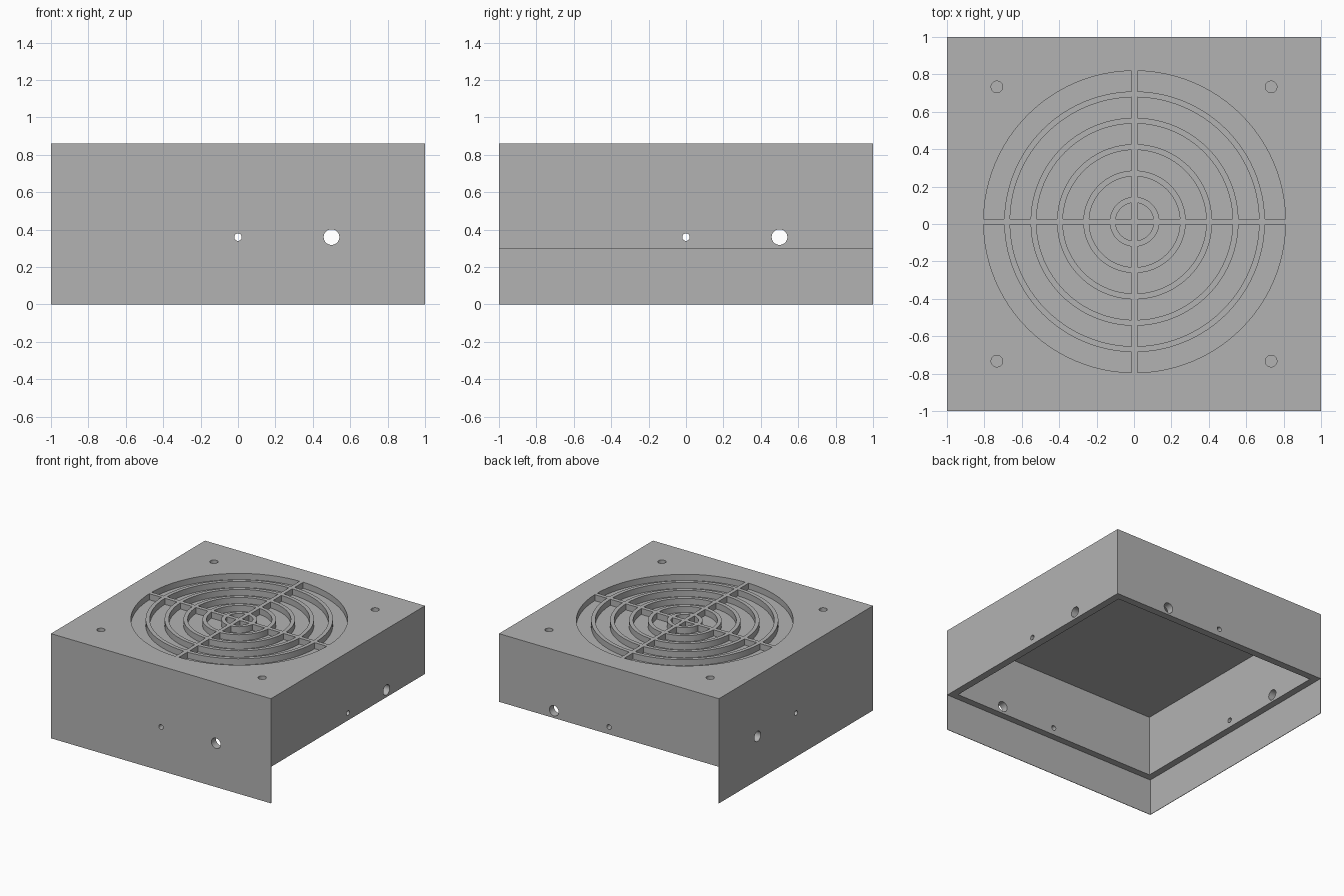
import bpy, bmesh
from math import asin, acos, cos, sin, pi, radians
from mathutils import Matrix, Vector

if "Cube" in bpy.data.objects:
    bpy.data.objects.remove(bpy.data.objects["Cube"], do_unlink=True)

TOP, RIM, WALL, SLOT_DEPTH = 0.86, 0.30, 0.06, 0.05

grey = bpy.data.materials.new("plain grey")
grey.use_nodes = True
colour = (0.45, 0.45, 0.45, 1)
grey.diffuse_color = colour
grey.node_tree.nodes["Principled BSDF"].inputs["Base Color"].default_value = colour


def finish(name, bm):
    bmesh.ops.recalc_face_normals(bm, faces=bm.faces)
    mesh = bpy.data.meshes.new(name)
    bm.to_mesh(mesh)
    bm.free()
    mesh.materials.append(grey)
    obj = bpy.data.objects.new(name, mesh)
    bpy.context.collection.objects.link(obj)
    return obj


def box(name, low, high):
    bm = bmesh.new()
    low, high = Vector(low), Vector(high)
    size = Matrix.Diagonal((*(high - low), 1))
    bmesh.ops.create_cube(bm, size=1, matrix=Matrix.Translation((low + high) / 2) @ size)
    return finish(name, bm)


def add_cylinder(bm, radius, depth, place, turn=Matrix()):
    bmesh.ops.create_cone(bm, cap_ends=True, segments=32, radius1=radius, radius2=radius,
                          depth=depth, matrix=Matrix.Translation(place) @ turn)


def cut(target, cutter):
    cutter.hide_render = True
    mod = target.modifiers.new("cut", 'BOOLEAN')
    mod.operation, mod.solver, mod.object = 'DIFFERENCE', 'EXACT', cutter
    bpy.context.view_layer.objects.active = target
    bpy.ops.object.modifier_apply(modifier=mod.name)
    bpy.data.objects.remove(cutter, do_unlink=True)


# Open-bottomed housing
housing = box("housing", (-1, -1, RIM), (1, 1, TOP))
inner = 1 - WALL
cut(housing, box("cavity", (-inner, -inner, 0), (inner, inner, TOP - WALL)))

# Ring-shaped vent slots, split into quarters by a cross of bars
bm = bmesh.new()
half_bar, steps = 0.016, 24


def arc(radius):
    start, end = asin(half_bar / radius), acos(half_bar / radius)
    angles = [start + (end - start) * i / steps for i in range(steps + 1)]
    return [(radius * cos(a), radius * sin(a)) for a in angles]


for ring in range(6):
    outer = 0.807 - 0.141 * ring
    back = arc(outer - 0.11)[::-1] if ring < 5 else [(half_bar, half_bar)]
    for quarter in range(4):
        spin = Matrix.Rotation(quarter * pi / 2, 4, 'Z')
        centre = Vector((0.003, 0.012, TOP - SLOT_DEPTH))
        verts = [bm.verts.new(spin @ Vector((x, y, 0)) + centre) for x, y in arc(outer) + back]
        face = bm.faces.new(verts)
        new = bmesh.ops.extrude_face_region(bm, geom=[face])["geom"]
        bmesh.ops.translate(bm, vec=(0, 0, 0.2), verts=[v for v in new if isinstance(v, bmesh.types.BMVert)])
cut(housing, finish("slot_cutter", bm))

# Corner screw recesses and the pairs of holes through opposite walls
bm = bmesh.new()
for x in (-0.733, 0.733):
    for y in (-0.733, 0.733):
        add_cylinder(bm, 0.031, 0.2, (x, y, TOP - SLOT_DEPTH + 0.1))
for radius, offset in ((0.02, 0), (0.042, 0.5)):
    for side in (-1, 1):
        add_cylinder(bm, radius, 0.3, (offset, side, 0.36), Matrix.Rotation(pi / 2, 4, 'X'))
        add_cylinder(bm, radius, 0.3, (side, offset, 0.36), Matrix.Rotation(pi / 2, 4, 'Y'))
cut(housing, finish("hole_cutter", bm))

# Thin skirts hanging below the front and one side
thin = 0.004
skirts = [box("front_skirt", (-1, -1, 0), (1, -1 + thin, RIM)),
          box("right_skirt", (-1, -1 + thin, 0), (-1 + thin, 1, RIM))]

for obj in [housing] + skirts:
    bpy.ops.object.select_all(action='DESELECT')
    obj.select_set(True)
    bpy.context.view_layer.objects.active = obj
    bpy.ops.object.shade_smooth_by_angle(angle=radians(30))
